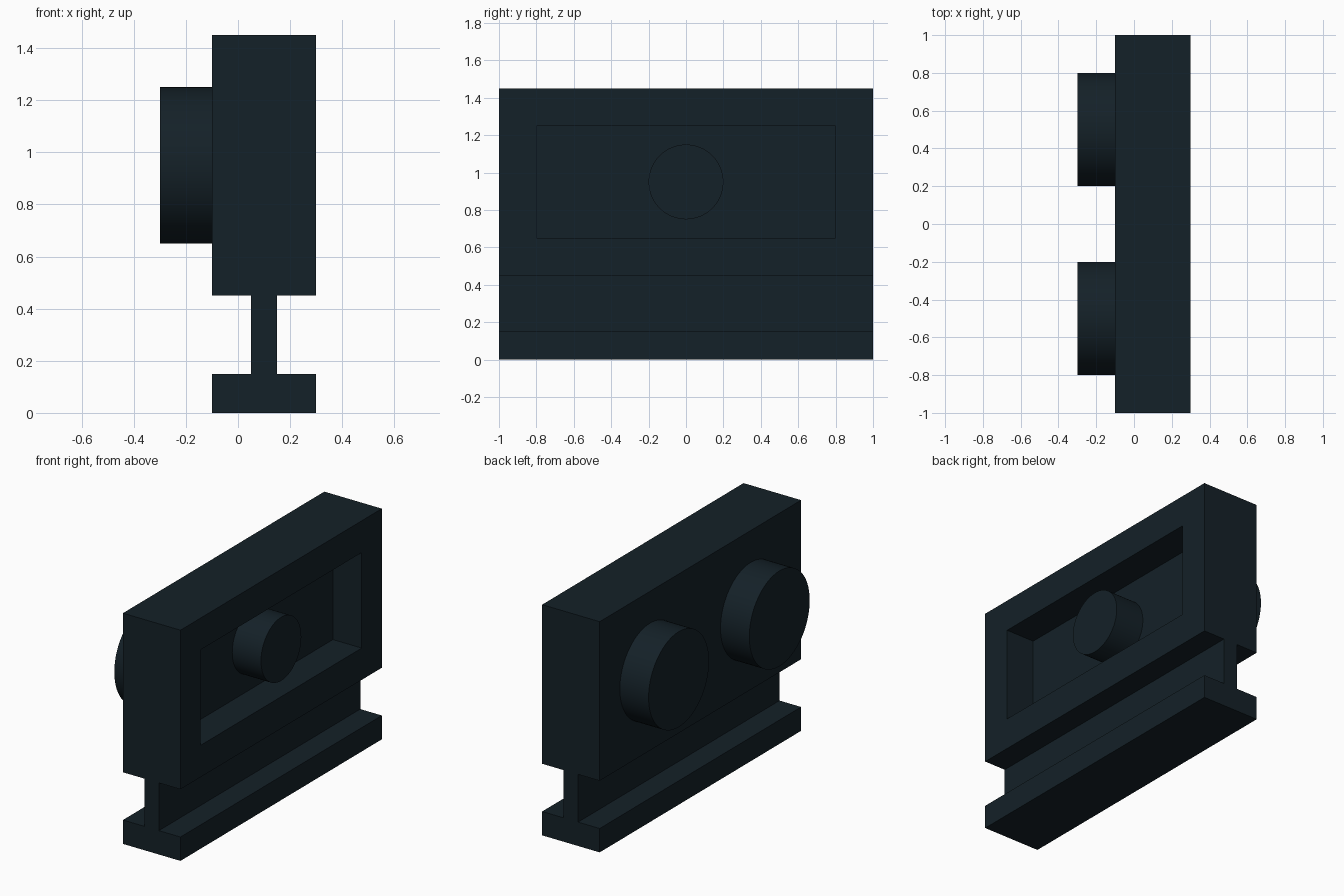
import bpy, bmesh, math
from mathutils import Matrix, Vector

if "Cube" in bpy.data.objects:
    bpy.data.objects.remove(bpy.data.objects["Cube"])

dark = bpy.data.materials.new("dark_slate")
dark.diffuse_color = (0.007, 0.015, 0.021, 1)
dark.use_nodes = True
dark.node_tree.nodes["Principled BSDF"].inputs["Base Color"].default_value = dark.diffuse_color


def finish(name, bm):
    mesh = bpy.data.meshes.new(name)
    bm.to_mesh(mesh)
    bm.free()
    mesh.materials.append(dark)
    obj = bpy.data.objects.new(name, mesh)
    bpy.context.collection.objects.link(obj)
    return obj


def box_mesh(x0, x1, z0, z1):
    """Full-length bar (y from -1 to 1)."""
    bm = bmesh.new()
    m = Matrix.Translation(((x0 + x1) / 2, 0, (z0 + z1) / 2)) @ Matrix.Diagonal((x1 - x0, 2, z1 - z0, 1))
    bmesh.ops.create_cube(bm, size=1, matrix=m)
    return bm


def disc(name, x0, x1, y, z, radius):
    """Cylinder lying along x."""
    bm = bmesh.new()
    m = Matrix.Translation(((x0 + x1) / 2, y, z)) @ Matrix.Rotation(math.pi / 2, 4, 'Y')
    bmesh.ops.create_cone(bm, cap_ends=True, segments=64, radius1=radius,
                          radius2=radius, depth=x1 - x0, matrix=m)
    obj = finish(name, bm)
    bpy.ops.object.select_all(action='DESELECT')
    obj.select_set(True)
    bpy.context.view_layer.objects.active = obj
    bpy.ops.object.shade_smooth_by_angle(angle=math.radians(30))


# Foot flange and narrow web
finish("base_plate", box_mesh(-0.1, 0.3, 0, 0.15))
finish("web", box_mesh(0.05, 0.15, 0.15, 0.45))

# Main body with a rectangular pocket in its right face
bm = box_mesh(-0.1, 0.3, 0.45, 1.45)
bm.normal_update()
side = max(bm.faces, key=lambda f: f.calc_center_median().x)
bmesh.ops.inset_region(bm, faces=[side], thickness=0.2, use_even_offset=True)
floor = bmesh.ops.extrude_discrete_faces(bm, faces=[side])["faces"][0]
bmesh.ops.translate(bm, vec=Vector((-0.2, 0, 0)), verts=floor.verts)
bmesh.ops.recalc_face_normals(bm, faces=bm.faces)
finish("body", bm)

# Knob inside the pocket, flush with the right face
disc("pocket_knob", 0.1, 0.3, 0, 0.95, 0.2)

# Pair of large discs on the left face
for label, y in (("front", -0.5), ("back", 0.5)):
    disc(label + "_disc", -0.3, -0.1, y, 0.95, 0.3)
